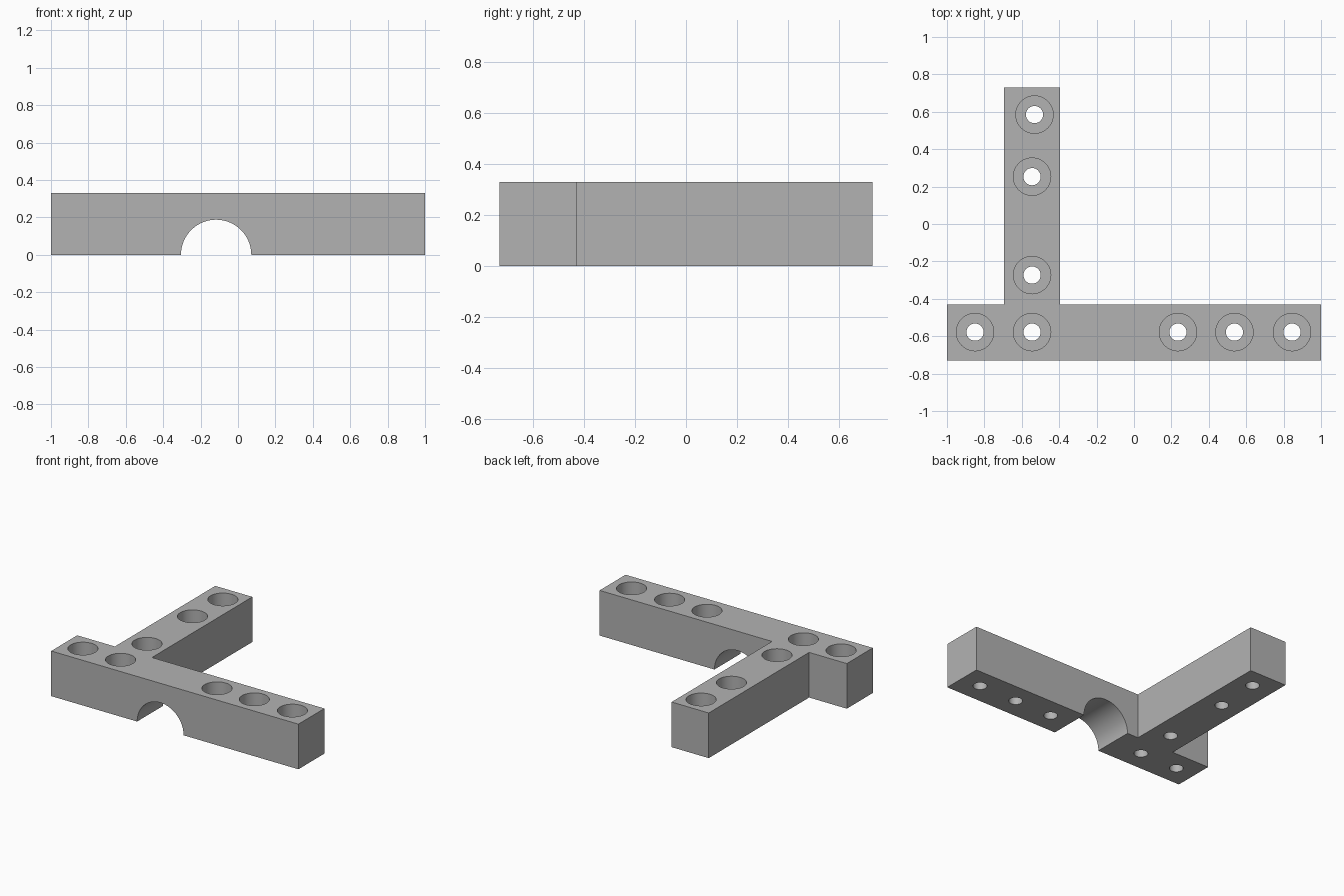
import bpy
import bmesh

if "Cube" in bpy.data.objects:
    bpy.data.objects.remove(bpy.data.objects["Cube"], do_unlink=True)

HEIGHT = 0.33
FLOOR = 0.1          # height of the counterbore floor
BORE_R, HOLE_R, ARCH_R = 0.1, 0.046, 0.188

grey = bpy.data.materials.new("plain grey")
grey.use_nodes = True
colour = (0.45, 0.45, 0.45, 1)
grey.diffuse_color = colour
grey.node_tree.nodes["Principled BSDF"].inputs["Base Color"].default_value = colour


def cylinder(name, radius, location, depth, rotation=(0, 0, 0), sides=64):
    bpy.ops.mesh.primitive_cylinder_add(vertices=sides, radius=radius, depth=depth,
                                        location=location, rotation=rotation)
    obj = bpy.context.object
    obj.name = name
    obj.data.materials.append(grey)
    return obj


def cut(target, cutter):
    mod = target.modifiers.new("cut", "BOOLEAN")
    mod.operation = "DIFFERENCE"
    mod.solver = "EXACT"
    mod.object = cutter
    bpy.context.view_layer.objects.active = target
    bpy.ops.object.modifier_apply(modifier=mod.name)
    bpy.data.objects.remove(cutter, do_unlink=True)


# Bracket body: long bar with an arm branching off the back
outline = [(-1, -0.73), (1, -0.73), (1, -0.43), (-0.395, -0.43),
           (-0.395, 0.73), (-0.695, 0.73), (-0.695, -0.43), (-1, -0.43)]
bm = bmesh.new()
base = bm.faces.new([bm.verts.new((x, y, 0)) for x, y in outline])
top = bmesh.ops.extrude_face_region(bm, geom=[base])["geom"]
bmesh.ops.translate(bm, vec=(0, 0, HEIGHT),
                    verts=[v for v in top if isinstance(v, bmesh.types.BMVert)])
bmesh.ops.recalc_face_normals(bm, faces=bm.faces)
mesh = bpy.data.meshes.new("bracket_body")
bm.to_mesh(mesh)
bm.free()
mesh.materials.append(grey)
body = bpy.data.objects.new("bracket_body", mesh)
bpy.context.collection.objects.link(body)

# Round arch through the underside of the bar
cut(body, cylinder("arch_cutter", ARCH_R, (-0.117, -0.58, 0), 0.5, (1.570796, 0, 0), 96))

# Counterbored screw holes along the bar and the arm
holes = [(x, -0.578) for x in (-0.85, -0.545, 0.235, 0.537, 0.845)]
holes += [(-0.545, -0.273), (-0.545, 0.253), (-0.532, 0.585)]
for x, y in holes:
    cut(body, cylinder("bore_cutter", BORE_R, (x, y, FLOOR + 0.25), 0.5))
    cut(body, cylinder("hole_cutter", HOLE_R, (x, y, HEIGHT / 2), 1))

bpy.ops.object.select_all(action="DESELECT")
body.select_set(True)
bpy.context.view_layer.objects.active = body
bpy.ops.object.shade_smooth_by_angle(angle=0.5)
